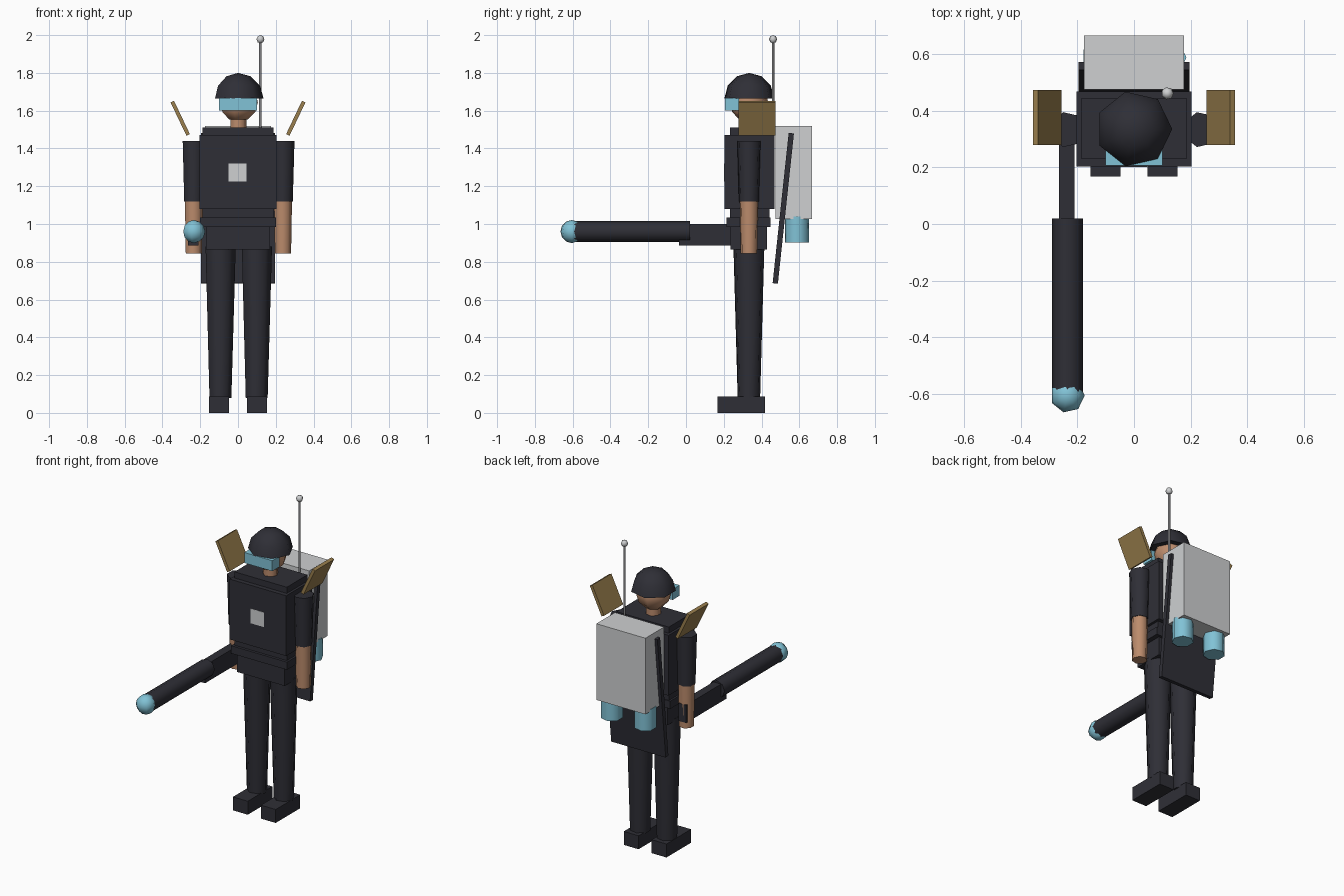
import bpy, bmesh
from math import sin, cos, pi, radians
from mathutils import Matrix, Vector

old = bpy.data.objects.get("Cube")
if old:
    bpy.data.objects.remove(old, do_unlink=True)

BODY_Y = 0.333   # depth of the figure's own axis
SIDES = 7        # facets on every round part


def material(name, rgb):
    m = bpy.data.materials.new(name)
    m.use_nodes = True
    m.diffuse_color = (*rgb, 1)
    m.node_tree.nodes["Principled BSDF"].inputs["Base Color"].default_value = (*rgb, 1)
    return m


dark = material("charcoal cloth", (0.028, 0.028, 0.037))
skin = material("skin", (0.50, 0.26, 0.15))
cyan = material("pale cyan", (0.22, 0.54, 0.67))
tan = material("tan leather", (0.32, 0.21, 0.075))
white = material("light grey", (0.62, 0.63, 0.64))
steel = material("steel", (0.24, 0.24, 0.25))


def finish(name, bm, mat, smooth=False):
    bmesh.ops.recalc_face_normals(bm, faces=bm.faces)
    me = bpy.data.meshes.new(name)
    bm.to_mesh(me)
    bm.free()
    me.materials.append(mat)
    ob = bpy.data.objects.new(name, me)
    bpy.context.collection.objects.link(ob)
    if smooth:
        bpy.ops.object.select_all(action='DESELECT')
        ob.select_set(True)
        bpy.context.view_layer.objects.active = ob
        bpy.ops.object.shade_smooth_by_angle(angle=radians(55))
    return ob


def box(name, mat, x, y, z):
    """Box given by its (low, high) limits on each axis."""
    bm = bmesh.new()
    bmesh.ops.create_cube(bm, size=1)
    lims = (x, y, z)
    bmesh.ops.scale(bm, vec=[b - a for a, b in lims], verts=bm.verts)
    bmesh.ops.translate(bm, vec=[(a + b) / 2 for a, b in lims], verts=bm.verts)
    return finish(name, bm, mat)


def board(name, mat, centre, size, angle, axis):
    """Thin box turned about one axis."""
    bm = bmesh.new()
    turn = Matrix.Translation(centre) @ Matrix.Rotation(angle, 4, axis)
    bmesh.ops.create_cube(bm, size=1, matrix=turn @ Matrix.Diagonal((*size, 1)))
    return finish(name, bm, mat)


def lathe(name, mat, profile, at, turn=None, sides=SIDES):
    """Spin (radius, height) points about z; a zero radius makes a pole."""
    bm = bmesh.new()
    rings = []
    for r, h in profile:
        count = sides if r > 1e-5 else 1
        rings.append([bm.verts.new((r * cos(2 * pi * i / sides),
                                    r * sin(2 * pi * i / sides), h)) for i in range(count)])
    for a, b in zip(rings, rings[1:]):
        for i in range(sides):
            j = (i + 1) % sides
            loop = [a[i % len(a)], a[j % len(a)], b[j % len(b)], b[i % len(b)]]
            bm.faces.new(list(dict.fromkeys(loop)))
    for end in (rings[0], rings[-1]):
        if len(end) > 1:
            bm.faces.new(end)
    if turn:
        bm.transform(turn)
    bmesh.ops.translate(bm, vec=Vector(at), verts=bm.verts)
    return finish(name, bm, mat, smooth=True)


def arc(radius, start, steps=6):
    """Profile of a sphere from a starting latitude up to the top."""
    lats = [radians(start + (90 - start) * i / steps) for i in range(steps + 1)]
    return [(max(radius * cos(t), 0) if abs(cos(t)) > 1e-5 else 0, radius * sin(t)) for t in lats]


# Torso, stacked from the hips up
box("hips", dark, (-0.17, 0.17), (0.235, 0.43), (0.865, 0.99))
box("belt", dark, (-0.2, 0.2), (0.215, 0.447), (0.985, 1.035))
box("torso", dark, (-0.187, 0.187), (0.232, 0.443), (1.03, 1.51))
box("chest_armour", dark, (-0.203, 0.203), (0.203, 0.468), (1.08, 1.47))
box("chest_badge", white, (-0.05, 0.045), (0.2015, 0.21), (1.225, 1.32))

# Head
lathe("neck", skin, [(0.045, 1.48), (0.045, 1.57)], (0, BODY_Y, 0))
lathe("head", skin, arc(0.105, -90), (0, BODY_Y, 1.645))
lathe("helmet", dark, arc(0.135, 0, 3), (0, BODY_Y + 0.002, 1.665))
box("visor", cyan, (-0.1, 0.1), (0.207, 0.28), (1.6, 1.668))

# Limbs and shoulder flaps
for side, s in (("right", -1), ("left", 1)):
    lathe(side + "_upper_arm", dark, [(0.054, 1.12), (0.063, 1.44)], (s * 0.236, BODY_Y, 0))
    lathe(side + "_forearm", skin, [(0.045, 0.845), (0.05, 1.13)], (s * 0.236, BODY_Y, 0))
    lathe(side + "_leg", dark, [(0.061, 0.08), (0.084, 0.88)], (s * 0.096, BODY_Y, 0))
    box(side + "_boot", dark, (s * 0.1 - 0.053, s * 0.1 + 0.053), (0.167, 0.418), (0, 0.087))
    board(side + "_shoulder_flap", tan, (s * 0.306, 0.376, 1.56), (0.02, 0.195, 0.195),
          s * radians(25.5), 'Y')
    lathe(side + "_tank", cyan, [(0.065, 0.902), (0.065, 1.04)], (s * 0.12, 0.587, 0))

# Back: coat panel, pack and aerial
board("coat_panel", dark, (0, 0.515, 1.083), (0.39, 0.028, 0.8), radians(-6.1), 'X')
box("backpack", white, (-0.176, 0.176), (0.475, 0.666), (1.027, 1.52))
lathe("aerial", steel, [(0.007, 1.3), (0.007, 1.98)], (0.118, 0.461, 0))
lathe("aerial_tip", white, arc(0.022, -90, 4), (0.118, 0.461, 1.978))

# Long gun held at the right hand
box("gun_body", dark, (-0.265, -0.21), (-0.037, 0.378), (0.885, 1.0))
lathe("gun_barrel", dark, [(0.055, -0.02), (0.055, 0.61)], (-0.235, 0, 0.96),
      Matrix.Rotation(radians(90), 4, 'X'), 8)
lathe("gun_muzzle", cyan, arc(0.061, -90), (-0.235, -0.605, 0.96))
